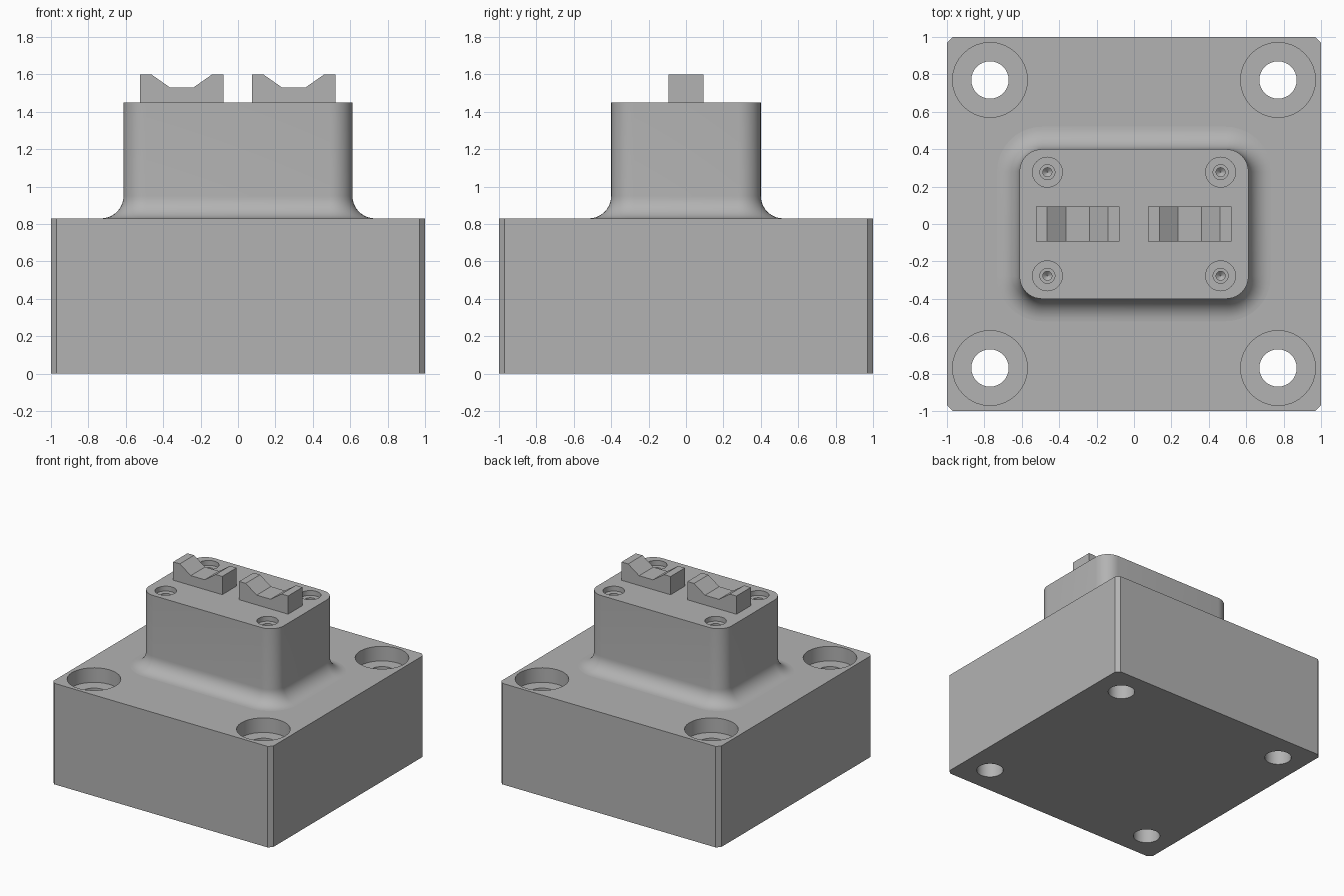
import bpy
import bmesh
from math import cos, sin, pi, radians

cube = bpy.data.objects.get("Cube")
if cube:
    bpy.data.objects.remove(cube, do_unlink=True)

grey = bpy.data.materials.new("plain_grey")
grey.use_nodes = True
GREY = (0.45, 0.45, 0.45, 1)
grey.diffuse_color = GREY
grey.node_tree.nodes["Principled BSDF"].inputs["Base Color"].default_value = GREY


def loft(name, rings):
    """Solid skinned through matching rings of points, capped at both ends."""
    bm = bmesh.new()
    loops = [[bm.verts.new(p) for p in ring] for ring in rings]
    n = len(loops[0])
    for a, b in zip(loops, loops[1:]):
        for i in range(n):
            j = (i + 1) % n
            bm.faces.new((a[i], a[j], b[j], b[i]))
    bm.faces.new(loops[0][::-1])
    bm.faces.new(loops[-1])
    bmesh.ops.recalc_face_normals(bm, faces=bm.faces)
    mesh = bpy.data.meshes.new(name)
    bm.to_mesh(mesh)
    bm.free()
    mesh.materials.append(grey)
    obj = bpy.data.objects.new(name, mesh)
    bpy.context.collection.objects.link(obj)
    return obj


def rounded_rect(hx, hy, r, z, steps):
    """Ring of a rectangle with rounded (or, with one step, chamfered) corners."""
    pts = []
    for q, (sx, sy) in enumerate(((1, 1), (-1, 1), (-1, -1), (1, -1))):
        for i in range(steps + 1):
            a = (q + i / steps) * pi / 2
            pts.append((sx * (hx - r) + r * cos(a), sy * (hy - r) + r * sin(a), z))
    return pts


def lathe(x, y, profile, sides=32):
    """Round stepped cutter from (radius, height) pairs."""
    rings = [[(x + r * cos(2 * pi * i / sides), y + r * sin(2 * pi * i / sides), z)
              for i in range(sides)] for r, z in profile]
    cutter = loft("hole_cutter", rings)
    cutter.hide_render = True
    return cutter


def drill(obj, hx, hy, profile):
    """Cut the same stepped hole in all four corners."""
    bpy.context.view_layer.objects.active = obj
    for sx in (-1, 1):
        for sy in (-1, 1):
            cutter = lathe(sx * hx, sy * hy, profile)
            mod = obj.modifiers.new("hole", "BOOLEAN")
            mod.operation = "DIFFERENCE"
            mod.solver = "EXACT"
            mod.object = cutter
            bpy.ops.object.modifier_apply(modifier=mod.name)
            bpy.data.objects.remove(cutter, do_unlink=True)


def smooth(obj):
    bpy.ops.object.select_all(action="DESELECT")
    obj.select_set(True)
    bpy.context.view_layer.objects.active = obj
    bpy.ops.object.shade_smooth_by_angle(angle=radians(30))


BASE_TOP, TOWER_TOP, BLOCK_TOP = 0.83, 1.45, 1.6

# Square base with chamfered upright edges and four counterbored bolt holes
base = loft("base_block", [rounded_rect(1, 1, 0.03, z, 1) for z in (0, BASE_TOP)])
drill(base, 0.77, 0.77, [(0.1, -0.1), (0.1, BASE_TOP - 0.12),
                         (0.2, BASE_TOP - 0.12), (0.2, BASE_TOP + 0.1)])
smooth(base)

# Rounded tower that flares into the base through a concave fillet
FILLET, CORNER, STEPS = 0.12, 0.12, 10
sections = [(FILLET, BASE_TOP - 0.02)]
for i in range(STEPS + 1):
    a = i / STEPS * pi / 2
    sections.append((FILLET * (1 - sin(a)), BASE_TOP + FILLET * (1 - cos(a))))
sections.append((0, TOWER_TOP))
tower = loft("tower", [rounded_rect(0.612 + d, 0.4 + d, CORNER + d, z, 10)
                       for d, z in sections])
# Stepped screw holes with a drill-point bottom
drill(tower, 0.463, 0.277, [(0.002, TOWER_TOP - 0.32), (0.024, TOWER_TOP - 0.3),
                            (0.024, TOWER_TOP - 0.1), (0.04, TOWER_TOP - 0.1),
                            (0.04, TOWER_TOP - 0.04), (0.08, TOWER_TOP - 0.04),
                            (0.08, TOWER_TOP + 0.05)])
smooth(tower)

# Two notched cradle blocks on top of the tower
HALF, LIP, FLOOR, NOTCH = 0.223, 0.163, 0.063, 1.53
half = [(FLOOR, NOTCH), (LIP, BLOCK_TOP), (HALF, BLOCK_TOP), (HALF, TOWER_TOP - 0.01)]
outline = half + [(-x, z) for x, z in reversed(half)]
for side, cx in (("right", -0.301), ("left", 0.298)):
    loft(side + "_cradle_block", [[(cx + x, y, z) for x, z in outline]
                                  for y in (-0.093, 0.093)])
